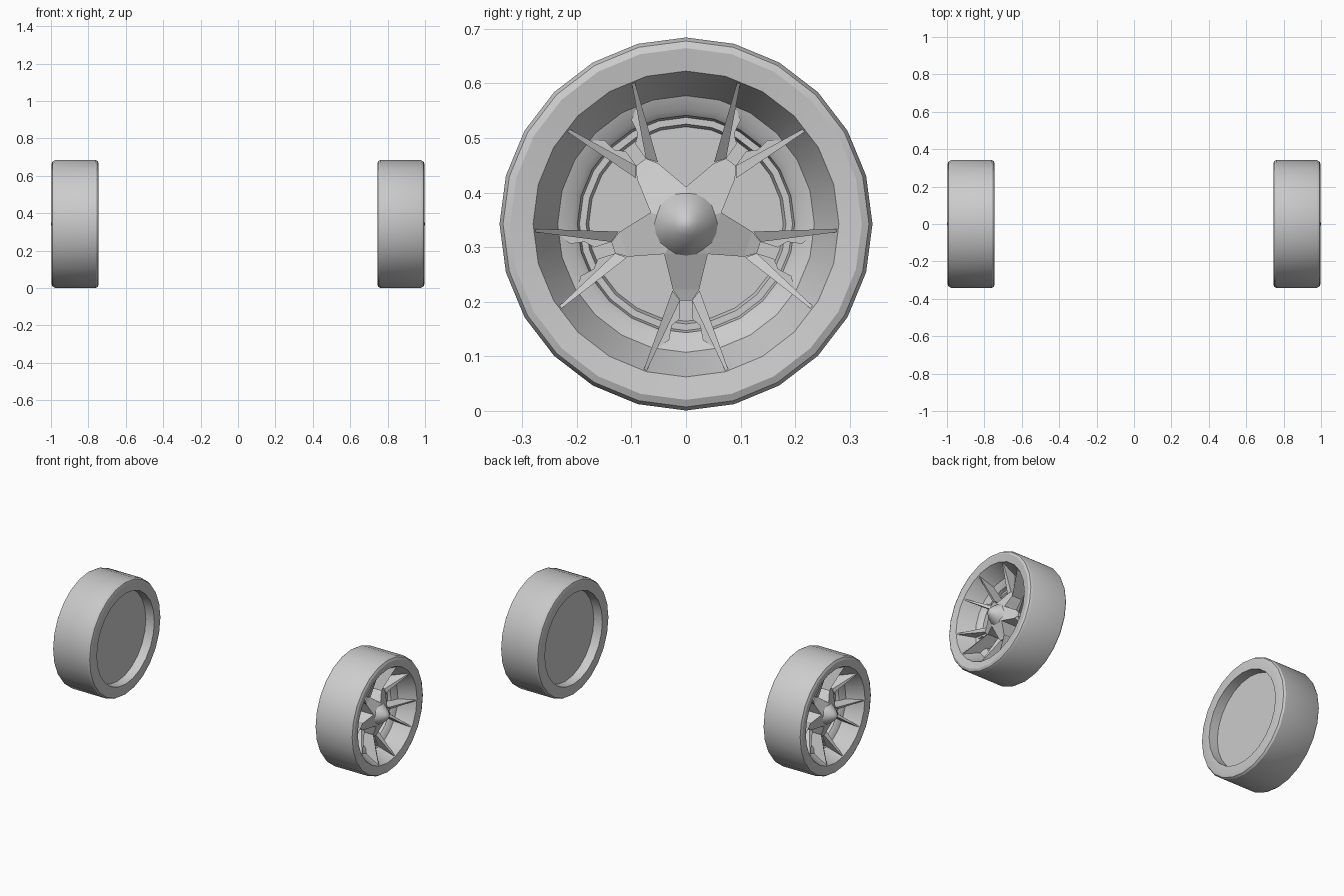
import bpy, bmesh, math
from mathutils import Vector

if "Cube" in bpy.data.objects:
    bpy.data.objects.remove(bpy.data.objects["Cube"])

CZ = 0.3425      # axle height
SEG = 24


def finish(name, bm, smooth=30):
    """Turn a bmesh of the right wheel into an object mirrored to the left wheel."""
    bmesh.ops.remove_doubles(bm, verts=bm.verts, dist=1e-5)
    bmesh.ops.recalc_face_normals(bm, faces=bm.faces)
    me = bpy.data.meshes.new(name)
    bm.to_mesh(me)
    bm.free()
    ob = bpy.data.objects.new(name, me)
    bpy.context.collection.objects.link(ob)
    m = ob.modifiers.new("mirror", 'MIRROR')
    m.use_mirror_merge = False
    bpy.ops.object.select_all(action='DESELECT')
    ob.select_set(True)
    bpy.context.view_layer.objects.active = ob
    if smooth:
        bpy.ops.object.shade_smooth_by_angle(angle=math.radians(smooth))
    return ob


def lathe(name, profile, seg=SEG):
    """Revolve (x, radius) points around the axle; radius 0 closes the end."""
    bm = bmesh.new()
    rings = []
    for x, r in profile:
        rings.append([bm.verts.new((x, r * math.sin(2 * math.pi * i / seg),
                                    CZ + r * math.cos(2 * math.pi * i / seg)))
                      for i in range(seg)] if r > 0 else [bm.verts.new((x, 0, CZ))])
    for a, b in zip(rings, rings[1:]):
        for i in range(seg):
            j = (i + 1) % seg
            f = [a[i % len(a)], a[j % len(a)], b[j % len(b)], b[i % len(b)]]
            bm.faces.new(list(dict.fromkeys(f)))
    return finish(name, bm)


def place(k, u, r, x):
    """Spoke space (sideways u, outward r, depth x) to world, for spoke k of 5."""
    a = math.radians(-90 + 72 * k)
    return Vector((x, r * math.cos(a) - u * math.sin(a),
                   CZ + r * math.sin(a) + u * math.cos(a)))


def prism(bm, front, back):
    """Solid between two matching outlines."""
    f = [bm.verts.new(p) for p in front]
    b = [bm.verts.new(p) for p in back]
    bm.faces.new(f)
    bm.faces.new(b[::-1])
    for i in range(len(f)):
        j = (i + 1) % len(f)
        bm.faces.new((f[i], b[i], b[j], f[j]))


# tyre with rounded shoulders
lathe("tyre", [(0.80, 0.27), (0.745, 0.272), (0.745, 0.322), (0.749, 0.335), (0.76, 0.3415),
               (0.978, 0.3415), (0.991, 0.335), (0.997, 0.322), (0.99, 0.28)])

# stepped rim barrel, brake disc face and flat inner cover
lathe("rim", [(0.99, 0.28), (0.895, 0.235), (0.885, 0.21), (0.875, 0.199), (0.855, 0.195),
              (0.855, 0.183), (0.84, 0.178), (0.84, 0.0)])
lathe("inner_cover", [(0.80, 0.27), (0.80, 0.0)])

# domed hub cap
lathe("hub_cap", [(0.945, 0.058), (0.958, 0.05), (0.975, 0.037), (0.99, 0.022),
                  (0.998, 0.01), (1.0, 0.0)], 20)

# five-armed hub star
VR, BACK = 0.068, 0.84
vu, vr = VR * math.sin(math.radians(36)), VR * math.cos(math.radians(36))
bm = bmesh.new()
for k in range(5):
    top = [(0, 0, 0.965), (-vu, vr, 0.945), (-0.024, 0.12, 0.915), (-0.011, 0.14, 0.908),
           (0.011, 0.14, 0.908), (0.024, 0.12, 0.915), (vu, vr, 0.945)]
    v = [bm.verts.new(place(k, *p)) for p in top]
    low = [bm.verts.new(place(k, u, r, BACK)) for u, r, x in top]
    bm.faces.new((v[0], v[1], v[6]))
    bm.faces.new((v[1], v[2], v[5], v[6]))
    bm.faces.new((v[2], v[3], v[4], v[5]))
    for i in range(1, 6):
        bm.faces.new((v[i], low[i], low[i + 1], v[i + 1]))
finish("hub_star", bm, 0)

# paired blade spokes and their stepped gussets
blades, gussets = bmesh.new(), bmesh.new()
GUSSET = [(0.011, 0.138), (0.011, 0.173), (0.026, 0.186), (0.031, 0.213), (0.053, 0.227),
          (0.05, 0.20), (0.024, 0.14)]
for k in range(5):
    for s in (-1, 1):
        inner = [(0.011, 0.14, 0.908), (0.074, 0.273, 0.988), (0.055, 0.232, 0.893), (0.011, 0.14, BACK)]
        outer = [(0.025, 0.122, 0.915), (0.079, 0.271, 0.988), (0.063, 0.228, 0.893), (0.025, 0.122, BACK)]
        prism(blades, [place(k, s * u, r, x) for u, r, x in inner],
              [place(k, s * u, r, x) for u, r, x in outer])
        prism(gussets, [place(k, s * u, r, 0.893) for u, r in GUSSET],
              [place(k, s * u, r, BACK) for u, r in GUSSET])
finish("spoke_blades", blades, 0)
finish("spoke_gussets", gussets, 0)
